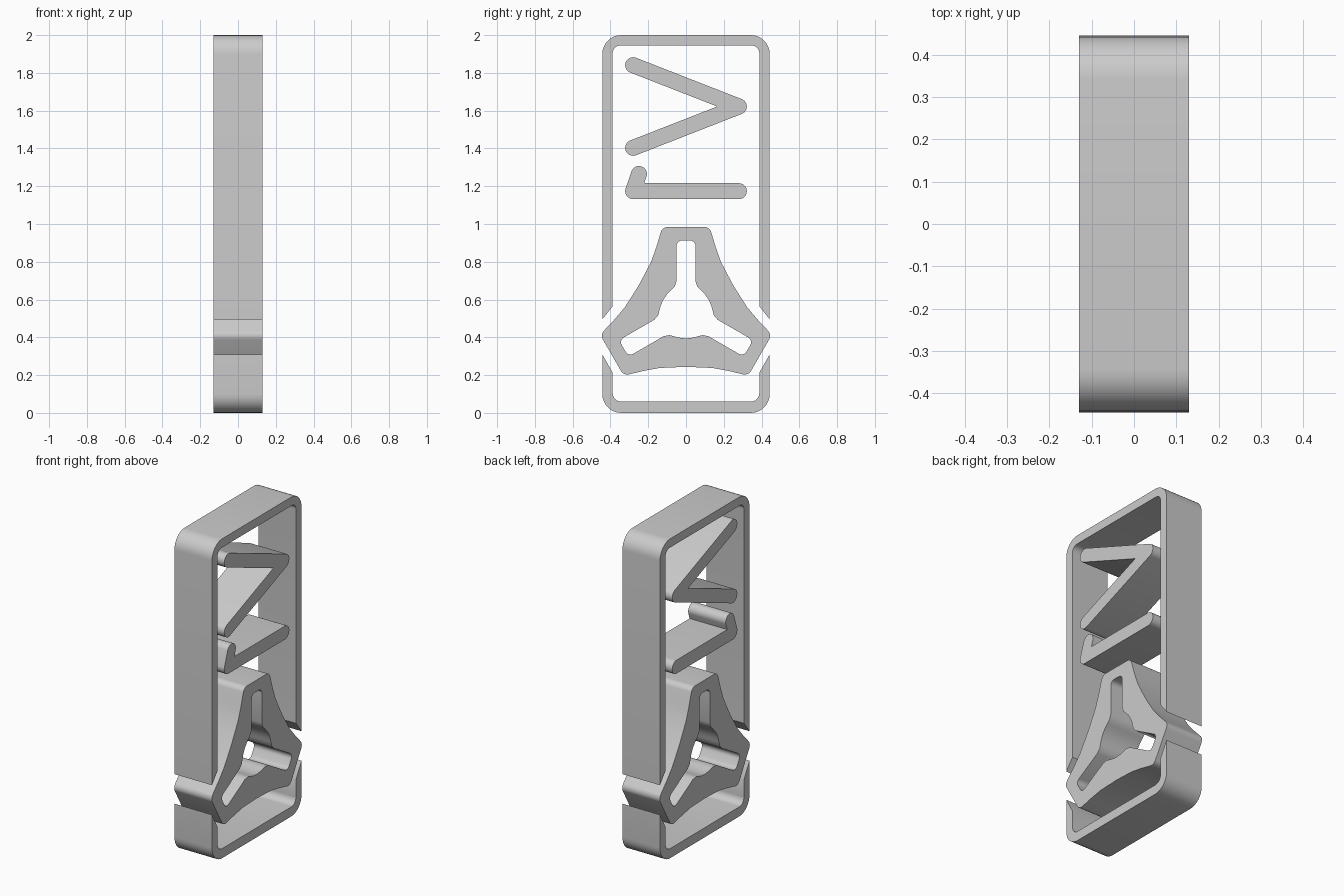
import bpy, bmesh
from math import pi, tan, acos
from mathutils import Vector, Matrix

HALF_DEPTH = 0.13

if "Cube" in bpy.data.objects:
    bpy.data.objects.remove(bpy.data.objects["Cube"])

grey = bpy.data.materials.new("plain grey")
grey.use_nodes = True
grey.diffuse_color = (0.6, 0.6, 0.6, 1)
grey.node_tree.nodes["Principled BSDF"].inputs["Base Color"].default_value = (0.6, 0.6, 0.6, 1)


def arc(centre, start, end, steps=8):
    """Points on the short arc around centre from start to end."""
    a, b = start - centre, end - centre
    turn = -a.angle_signed(b)
    return [centre + Matrix.Rotation(turn * i / steps, 2) @ a for i in range(steps + 1)]


def rounded(corners):
    """Closed outline from (x, y, radius) corners."""
    out = []
    for i, (x, y, r) in enumerate(corners):
        p = Vector((x, y))
        if r == 0:
            out.append(p)
            continue
        d1 = (Vector(corners[i - 1][:2]) - p).normalized()
        d2 = (Vector(corners[(i + 1) % len(corners)][:2]) - p).normalized()
        half = d1.angle(d2) / 2
        run = r / tan(half)
        centre = p + (d1 + d2).normalized() * (run ** 2 + r ** 2) ** 0.5
        out += arc(centre, p + d1 * run, p + d2 * run)
    return out


def stroke(path, r):
    """Round-ended outline of a thick line along path."""
    pts = [Vector(p) for p in path]
    out = []
    for line in (pts, pts[::-1]):
        for i in range(1, len(line)):
            d = (line[i] - line[i - 1]).normalized()
            n = Vector((d.y, -d.x))
            if i == len(line) - 1:      # round cap, in two quarter turns
                out += arc(line[i], line[i] + n * r, line[i] + d * r)
                out += arc(line[i], line[i] + d * r, line[i] - n * r)[1:]
                continue
            e = (line[i + 1] - line[i]).normalized()
            m = Vector((e.y, -e.x))
            if d.cross(e) > 0:          # outside of the bend
                out += arc(line[i], line[i] + n * r, line[i] + m * r, 12)
            else:                       # inside of the bend
                out.append(line[i] + (n + m) * r / (1 + n.dot(m)))
    return out


def slab(name, *outlines):
    """Extrude outlines in the y-z plane along x; later outlines are holes."""
    curve = bpy.data.curves.new(name + "_profile", "CURVE")
    curve.dimensions, curve.fill_mode, curve.extrude = "2D", "BOTH", HALF_DEPTH
    for pts in outlines:
        sp = curve.splines.new("POLY")
        sp.points.add(len(pts) - 1)
        for point, p in zip(sp.points, pts):
            point.co = (p.x, p.y, 0, 1)
        sp.use_cyclic_u = True
    helper = bpy.data.objects.new(name + "_helper", curve)
    mesh = bpy.data.meshes.new_from_object(helper)
    bpy.data.objects.remove(helper)
    bpy.data.curves.remove(curve)

    # Stand the profile up: local x, y, z become world y, z, x
    mesh.transform(Matrix(((0, 0, 1, 0), (1, 0, 0, 0), (0, 1, 0, 0), (0, 0, 0, 1))))
    bm = bmesh.new()
    bm.from_mesh(mesh)
    bmesh.ops.remove_doubles(bm, verts=bm.verts, dist=0.0002)
    bmesh.ops.recalc_face_normals(bm, faces=bm.faces)
    bm.to_mesh(mesh)
    bm.free()
    mesh.name = name
    mesh.materials.clear()
    mesh.materials.append(grey)
    obj = bpy.data.objects.new(name, mesh)
    bpy.context.collection.objects.link(obj)
    bpy.ops.object.select_all(action="DESELECT")
    obj.select_set(True)
    bpy.context.view_layer.objects.active = obj
    bpy.ops.object.shade_smooth_by_angle(angle=pi / 6)
    return obj


def mirrored(half):
    """Complete a half outline with its mirror image."""
    return half + [(-x, y, r) for x, y, r in reversed(half)]


def three_arms(half, between):
    """Repeat a mirrored arm three times around the hub centre."""
    corners = []
    for k in range(3):
        turn = Matrix.Rotation(-k * 2 * pi / 3, 2)
        for x, y, r in mirrored(half) + [between]:
            p = turn @ Vector((x, y))
            corners.append((p.x, p.y + 0.532, r))
    return rounded(corners)


# Frame: upper and lower pieces with slanted ends beside the hub
slab("upper_frame", rounded(mirrored([
    (-0.388, 1.945, 0.04), (-0.388, 0.565, 0), (-0.443, 0.495, 0), (-0.443, 2, 0.1)])))
slab("lower_frame", rounded(mirrored([
    (-0.388, 0.06, 0.045), (-0.388, 0.212, 0), (-0.443, 0.31, 0), (-0.443, 0, 0.1)])))

# Three-armed hub with slotted opening
body = three_arms([(-0.217, 0.206, 0), (-0.185, 0.268, 0), (-0.157, 0.346, 0),
                   (-0.125, 0.453, 0.04)], (0.25, 0.1445, 0))
opening = three_arms([(-0.098, 0.098, 0), (-0.079, 0.117, 0), (-0.06, 0.136, 0),
                      (-0.05, 0.165, 0), (-0.05, 0.381, 0.03)], (0.119, 0.069, 0))
slab("hub", body, opening)

# Bars inside the frame
slab("bent_bar", stroke([(-0.28, 1.841), (0.28, 1.622), (-0.28, 1.403)], 0.042))
slab("hooked_bar", stroke([(-0.249, 1.265), (-0.28, 1.174), (0.28, 1.174)], 0.042))
